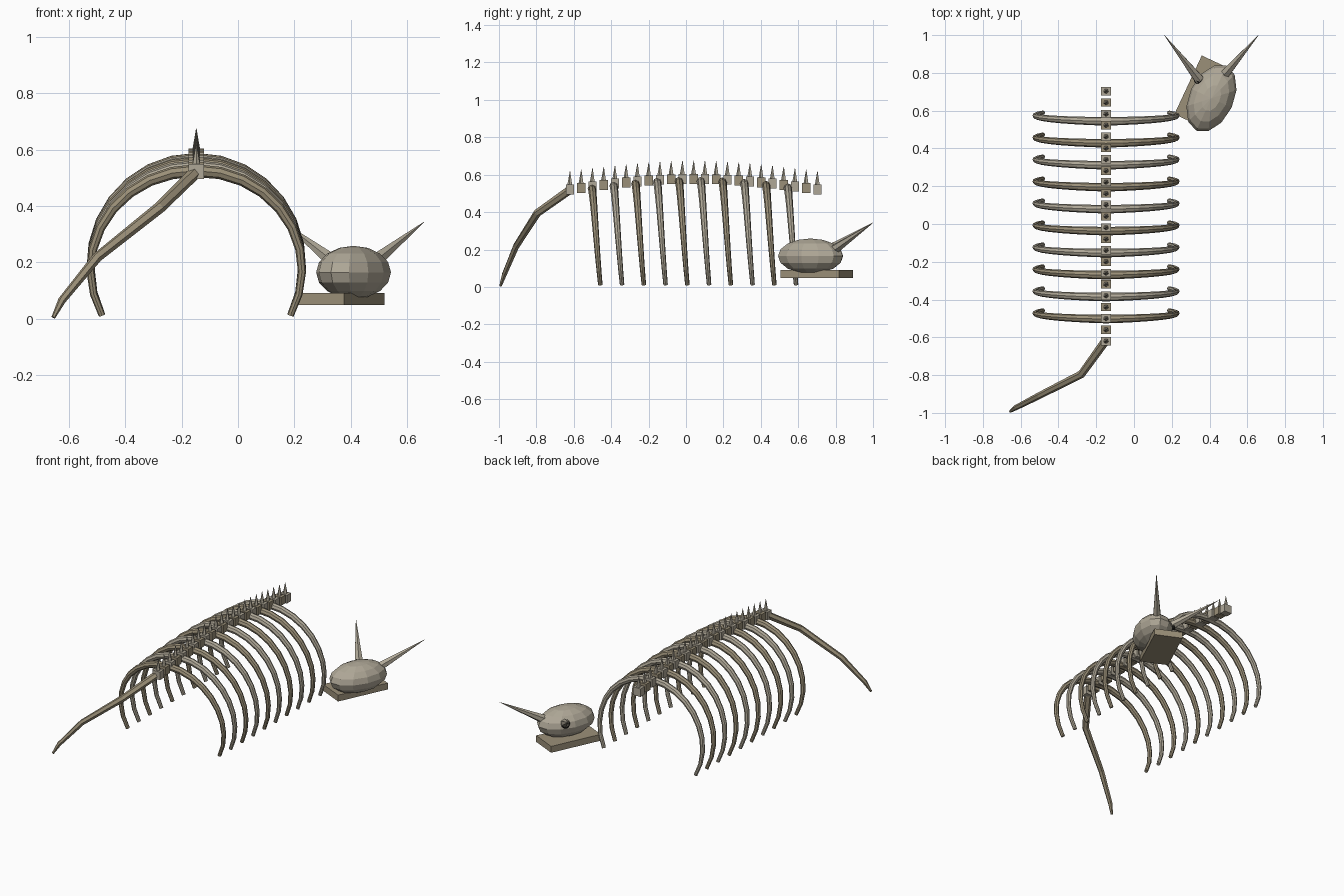
import bpy, bmesh, math
from mathutils import Vector, Matrix

if "Cube" in bpy.data.objects:
    bpy.data.objects.remove(bpy.data.objects["Cube"])


def material(name, color):
    m = bpy.data.materials.new(name)
    m.diffuse_color = (*color, 1)
    m.use_nodes = True
    m.node_tree.nodes["Principled BSDF"].inputs["Base Color"].default_value = m.diffuse_color
    return m


PALE = material("pale_bone", (0.43, 0.39, 0.31))
TAN = material("tan_bone", (0.33, 0.28, 0.19))
DARK = material("dark_hollow", (0.015, 0.014, 0.012))


def finish(bm, name, mat):
    bmesh.ops.recalc_face_normals(bm, faces=bm.faces)
    mesh = bpy.data.meshes.new(name)
    bm.to_mesh(mesh)
    bm.free()
    mesh.materials.append(mat)
    ob = bpy.data.objects.new(name, mesh)
    bpy.context.collection.objects.link(ob)
    return ob


def tube(name, path, radii, ref, mat, sides=8):
    # tapered tube swept along a path, capped at both ends
    bm = bmesh.new()
    pts = [Vector(p) for p in path]
    rings = []
    for i, p in enumerate(pts):
        t = (pts[min(i + 1, len(pts) - 1)] - pts[max(i - 1, 0)]).normalized()
        a = t.cross(Vector(ref)).normalized()
        b = t.cross(a)
        rings.append([bm.verts.new(p + radii[i] * (a * math.cos(k * math.tau / sides)
                                                   + b * math.sin(k * math.tau / sides)))
                      for k in range(sides)])
    for r, s in zip(rings, rings[1:]):
        for k in range(sides):
            n = (k + 1) % sides
            bm.faces.new((r[k], r[n], s[n], s[k]))
    bm.faces.new(rings[0])
    bm.faces.new(rings[-1])
    return finish(bm, name, mat)


def box(name, loc, size, mat, turn=0):
    bm = bmesh.new()
    bmesh.ops.create_cube(bm, size=1, matrix=Matrix.Translation(loc)
                          @ Matrix.Rotation(turn, 4, 'Z') @ Matrix.Diagonal((*size, 1)))
    return finish(bm, name, mat)


def spike(name, base, tip, radius, sides, mat):
    base, tip = Vector(base), Vector(tip)
    d = tip - base
    bm = bmesh.new()
    bmesh.ops.create_cone(bm, cap_ends=True, segments=sides, radius1=radius, radius2=0.001,
                          depth=d.length, matrix=Matrix.Translation((base + tip) / 2)
                          @ d.to_track_quat('Z', 'Y').to_matrix().to_4x4())
    return finish(bm, name, mat)


SX = -0.148
Y0, Y1 = -0.62, 0.703


def spine_z(y):
    return 0.522 + 0.056 * math.sin(math.pi * (y - Y0) / (Y1 - Y0))


# vertebrae with upright spines
for i in range(23):
    y = Y0 + (Y1 - Y0) * i / 22
    z = spine_z(y)
    box("vertebra", (SX, y, z), (0.055, 0.044, 0.053), TAN if i % 2 else PALE)
    spike("vertebra_spine", (SX, y, z + 0.02), (SX, y, z + 0.097), 0.015, 5, PALE)

# rib arches, thinning and sweeping forward towards the ground
LOW, N = math.radians(117), 9
for i in range(10):
    y = -0.503 + 0.1163 * i
    top = spine_z(y)
    b = (top - 0.012) / (1 - math.cos(LOW))
    path, radii = [], []
    for k in range(-N, N + 1):
        t = abs(k) / N
        a = LOW * k / N
        path.append((SX + 0.375 * math.sin(a), y + 0.045 * t ** 1.5,
                     top - b + b * math.cos(a) - 0.012 * (1 - t)))
        radii.append(0.023 - 0.011 * t)
    tube("rib_arch", path, radii, (0, 1, 0), PALE if i % 2 else TAN)

# tail
tube("tail", [(SX, -0.615, 0.523), (-0.278, -0.795, 0.395), (-0.5, -0.908, 0.218),
              (-0.625, -0.972, 0.065), (-0.655, -0.992, 0.005)],
     [0.023, 0.021, 0.018, 0.014, 0.007], (0, 0, 1), TAN, 6)

# skull, jaw, eye socket and horns
TURN = math.radians(-25)
bm = bmesh.new()
bmesh.ops.create_uvsphere(bm, u_segments=12, v_segments=8, radius=1,
                          matrix=Matrix.Translation((0.410, 0.666, 0.165))
                          @ Matrix.Rotation(TURN, 4, 'Z')
                          @ Matrix.Diagonal((0.118, 0.190, 0.094, 1)))
finish(bm, "skull", PALE)
box("jaw", (0.367, 0.699, 0.070), (0.178, 0.343, 0.042), TAN, TURN)
bm = bmesh.new()
bmesh.ops.create_uvsphere(bm, u_segments=8, v_segments=6, radius=0.028,
                          matrix=Matrix.Translation((0.342, 0.767, 0.196)))
finish(bm, "eye_socket", DARK)
spike("horn_right", (0.478, 0.79, 0.198), (0.659, 1.0, 0.343), 0.028, 6, PALE)
spike("horn_left", (0.345, 0.765, 0.198), (0.16, 1.0, 0.343), 0.028, 6, PALE)
